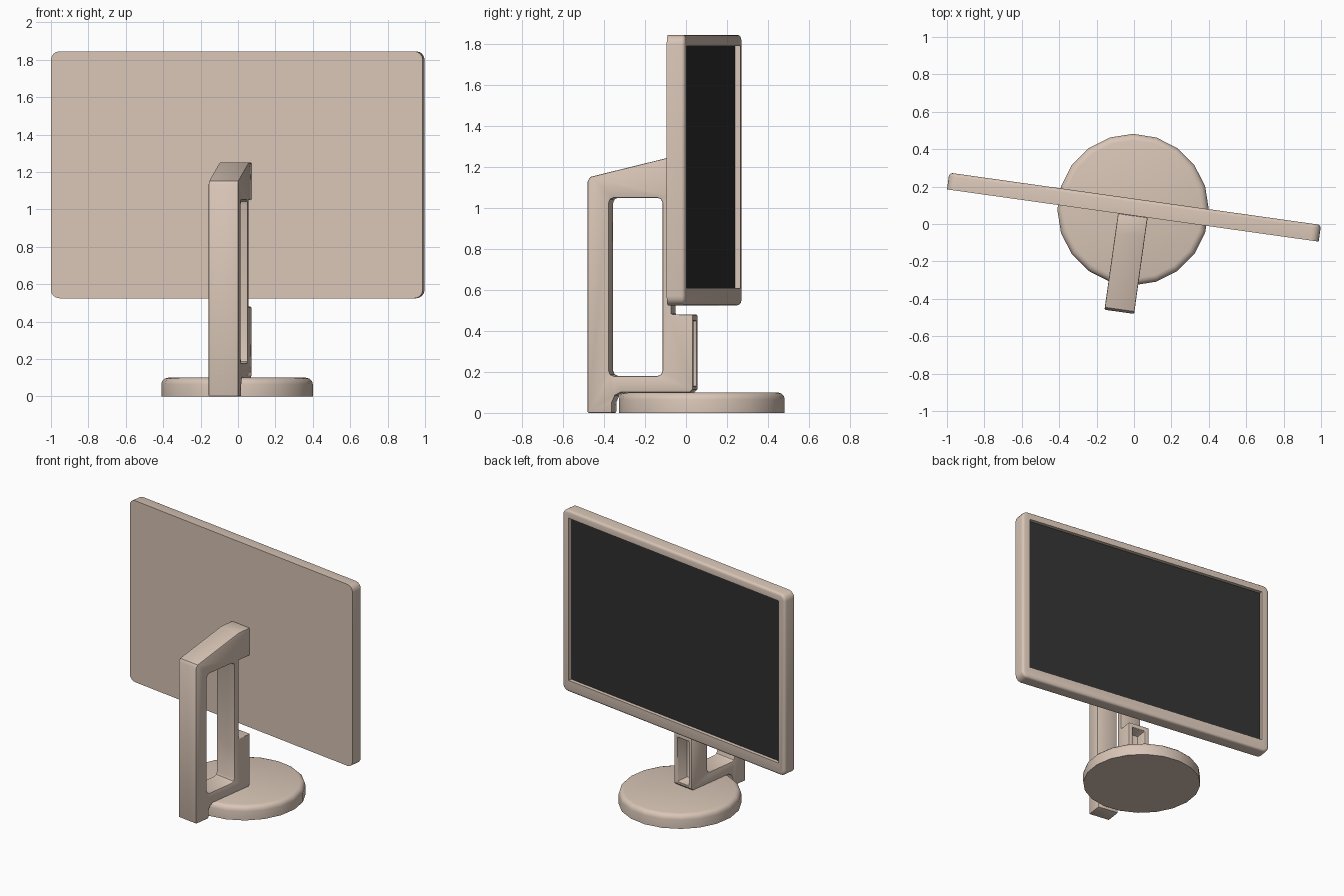
import bpy, bmesh, math
from mathutils import Matrix

if "Cube" in bpy.data.objects:
    bpy.data.objects.remove(bpy.data.objects["Cube"])

TURN = Matrix.Translation((0, 0.09, 0)) @ Matrix.Rotation(math.radians(-8), 4, 'Z')


def material(name, rgb):
    m = bpy.data.materials.new(name)
    m.diffuse_color = (*rgb, 1)
    m.use_nodes = True
    m.node_tree.nodes["Principled BSDF"].inputs["Base Color"].default_value = m.diffuse_color
    return m


beige = material("beige plastic", (0.69, 0.56, 0.47))
dark = material("dark screen", (0.03, 0.03, 0.03))


def prism(name, pts, axis, lo, hi, mat=beige):
    """Extrude a profile along 'x' (points are y,z) or 'y' (points are x,z)."""
    bm = bmesh.new()
    place = (lambda p, t: (t, *p)) if axis == 'x' else (lambda p, t: (p[0], t, p[1]))
    a = [bm.verts.new(place(p, lo)) for p in pts]
    b = [bm.verts.new(place(p, hi)) for p in pts]
    n = len(pts)
    bm.faces.new(a)
    bm.faces.new(b[::-1])
    for i in range(n):
        bm.faces.new((a[i], b[i], b[(i + 1) % n], a[(i + 1) % n]))
    bmesh.ops.recalc_face_normals(bm, faces=bm.faces)
    me = bpy.data.meshes.new(name)
    bm.to_mesh(me)
    bm.free()
    me.materials.append(mat)
    ob = bpy.data.objects.new(name, me)
    bpy.context.collection.objects.link(ob)
    return ob


def activate(ob):
    bpy.ops.object.select_all(action='DESELECT')
    ob.select_set(True)
    bpy.context.view_layer.objects.active = ob


def apply_mod(ob, kind, **settings):
    activate(ob)
    m = ob.modifiers.new(kind.lower(), kind)
    for k, v in settings.items():
        setattr(m, k, v)
    bpy.ops.object.modifier_apply(modifier=m.name)


def cut(ob, cutter):
    apply_mod(ob, 'BOOLEAN', operation='DIFFERENCE', solver='EXACT', object=cutter)
    bpy.data.objects.remove(cutter)


def finish(ob, turn=True):
    activate(ob)
    if turn:
        ob.data.transform(TURN)
    bpy.ops.object.shade_smooth_by_angle(angle=math.radians(35))


def rounded_rect(x0, x1, z0, z1, r, steps=4):
    pts = []
    corners = [(x1 - r, z1 - r), (x0 + r, z1 - r), (x0 + r, z0 + r), (x1 - r, z0 + r)]
    for q, (cx, cz) in enumerate(corners):
        for i in range(steps + 1):
            a = math.pi / 2 * (q + i / steps)
            pts.append((cx + r * math.cos(a), cz + r * math.sin(a)))
    return pts


# Round base with softened top rim
bpy.ops.mesh.primitive_cylinder_add(vertices=20, radius=0.405, depth=0.1, location=(-0.005, 0.077, 0.05))
base = bpy.context.object
base.name = "round_base"
base.data.materials.append(beige)
bm = bmesh.new()
bm.from_mesh(base.data)
rim = [e for e in bm.edges if all(v.co.z > 0 for v in e.verts)]
bmesh.ops.bevel(bm, geom=rim, offset=0.035, segments=3, profile=0.5, affect='EDGES')
bm.to_mesh(base.data)
bm.free()
finish(base, turn=False)

# Stand: front column, sloped top arm, thin rear post, lower arm and mount block
outline = [(-0.565, 0), (-0.565, 1.13), (-0.552, 1.152), (-0.15, 1.25), (-0.045, 1.25),
           (-0.045, 1.05), (-0.152, 1.05), (-0.152, 0.48), (-0.045, 0.48), (-0.045, 0.115),
           (-0.06, 0.1), (-0.40, 0.1), (-0.43, 0.085), (-0.445, 0.05), (-0.445, 0)]
stand = prism("stand", outline, 'x', -0.08, 0.08)
cut(stand, prism("window_cutter", rounded_rect(-0.46, -0.196, 0.18, 1.05, 0.025, 2), 'x', -0.2, 0.2))
cut(stand, prism("pocket_cutter", [(-0.05, 0.13), (0.05, 0.13), (0.05, 0.45), (-0.05, 0.45)],
                 'y', -0.14, 0.0))
apply_mod(stand, 'BEVEL', width=0.006, segments=2, limit_method='ANGLE', angle_limit=math.radians(50))
finish(stand)

# Display housing with rounded corners and a recess on its rear-facing side
housing = prism("display_housing", rounded_rect(-1.0035, 1.0035, 0.525, 1.845, 0.045), 'y', -0.045, 0.045)
bm = bmesh.new()
bm.from_mesh(housing.data)
rim = [e for e in bm.edges if all(v.co.y > 0.04 for v in e.verts)]
bmesh.ops.bevel(bm, geom=rim, offset=0.018, segments=3, profile=0.5, affect='EDGES')
bm.to_mesh(housing.data)
bm.free()
screen_shape = [(-0.945, 0.61), (0.945, 0.61), (0.945, 1.79), (-0.945, 1.79)]
cut(housing, prism("recess_cutter", screen_shape, 'y', 0.015, 0.1))
finish(housing)

# Dark screen plate set in the recess
finish(prism("screen", screen_shape, 'y', 0.0145, 0.019, dark))
